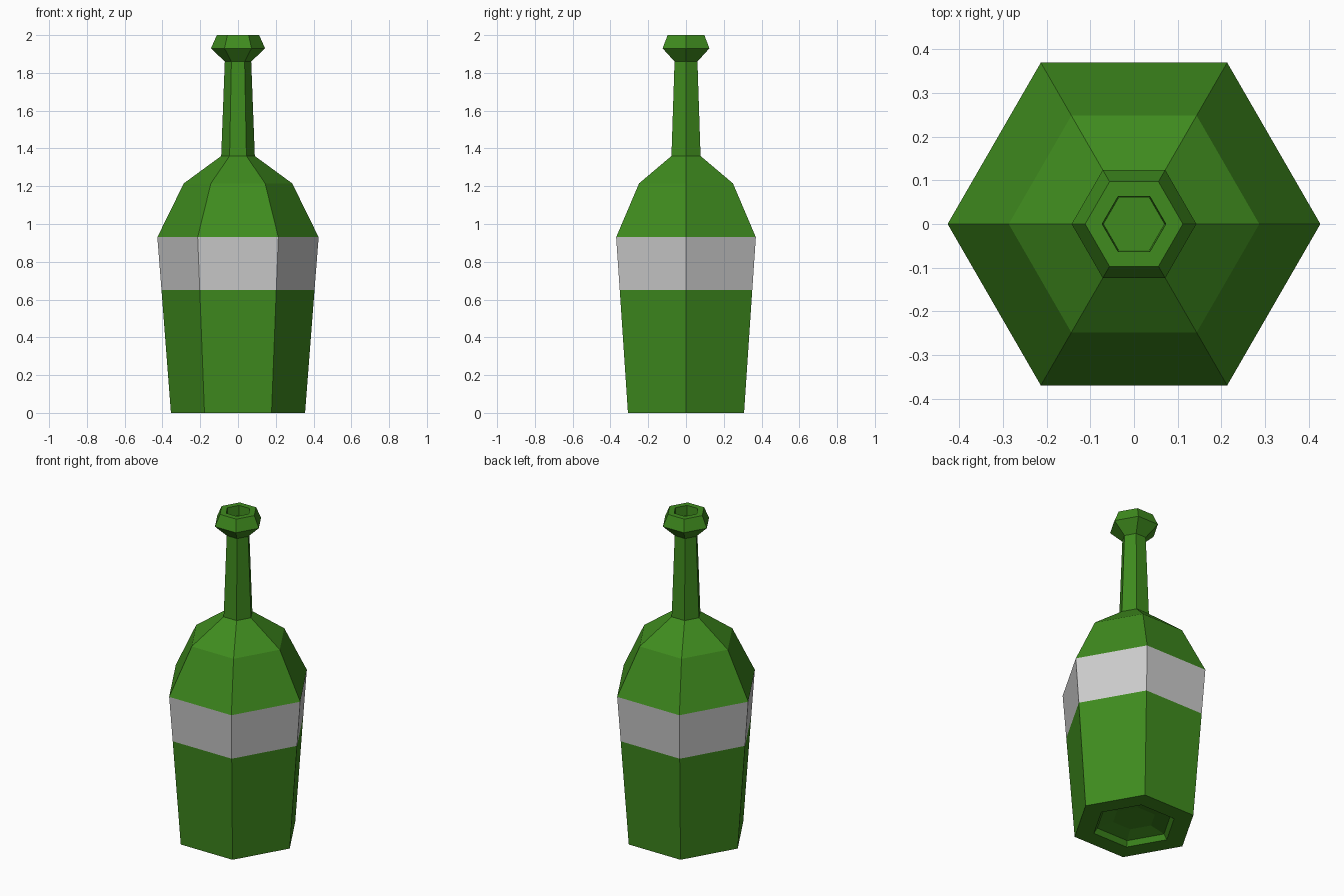
import bpy, bmesh
from math import cos, sin, pi

if "Cube" in bpy.data.objects:
    bpy.data.objects.remove(bpy.data.objects["Cube"])

SIDES = 6

# Profile (radius, z): punt under the base, outer wall, lip, mouth recess
PROFILE = [
    (0.125, 0.05), (0.22, 0.03), (0.24, 0.0), (0.355, 0.0),
    (0.405, 0.65), (0.427, 0.93), (0.287, 1.215), (0.089, 1.36),
    (0.07, 1.86), (0.143, 1.93), (0.112, 2.0), (0.073, 2.0), (0.07, 1.94),
]
LABEL_SEGMENT = 4  # profile segment covered by the label band


def material(name, rgb):
    mat = bpy.data.materials.new(name)
    mat.diffuse_color = (*rgb, 1)
    mat.use_nodes = True
    mat.node_tree.nodes["Principled BSDF"].inputs["Base Color"].default_value = mat.diffuse_color
    return mat


# Spin the profile into six flat sides
bm = bmesh.new()
rings = [[bm.verts.new((r * cos(2 * pi * i / SIDES), r * sin(2 * pi * i / SIDES), z))
          for i in range(SIDES)] for r, z in PROFILE]
for s, (low, high) in enumerate(zip(rings, rings[1:])):
    for i in range(SIDES):
        j = (i + 1) % SIDES
        face = bm.faces.new((low[i], low[j], high[j], high[i]))
        face.material_index = 1 if s == LABEL_SEGMENT else 0

# Close the punt and the bottom of the mouth
bm.faces.new(rings[0][::-1])
bm.faces.new(rings[-1])
bmesh.ops.recalc_face_normals(bm, faces=bm.faces)

mesh = bpy.data.meshes.new("bottle")
bm.to_mesh(mesh)
bm.free()
mesh.materials.append(material("green_glass", (0.05, 0.26, 0.013)))
mesh.materials.append(material("label_grey", (0.8, 0.8, 0.8)))
bottle = bpy.data.objects.new("bottle", mesh)
bpy.context.collection.objects.link(bottle)
